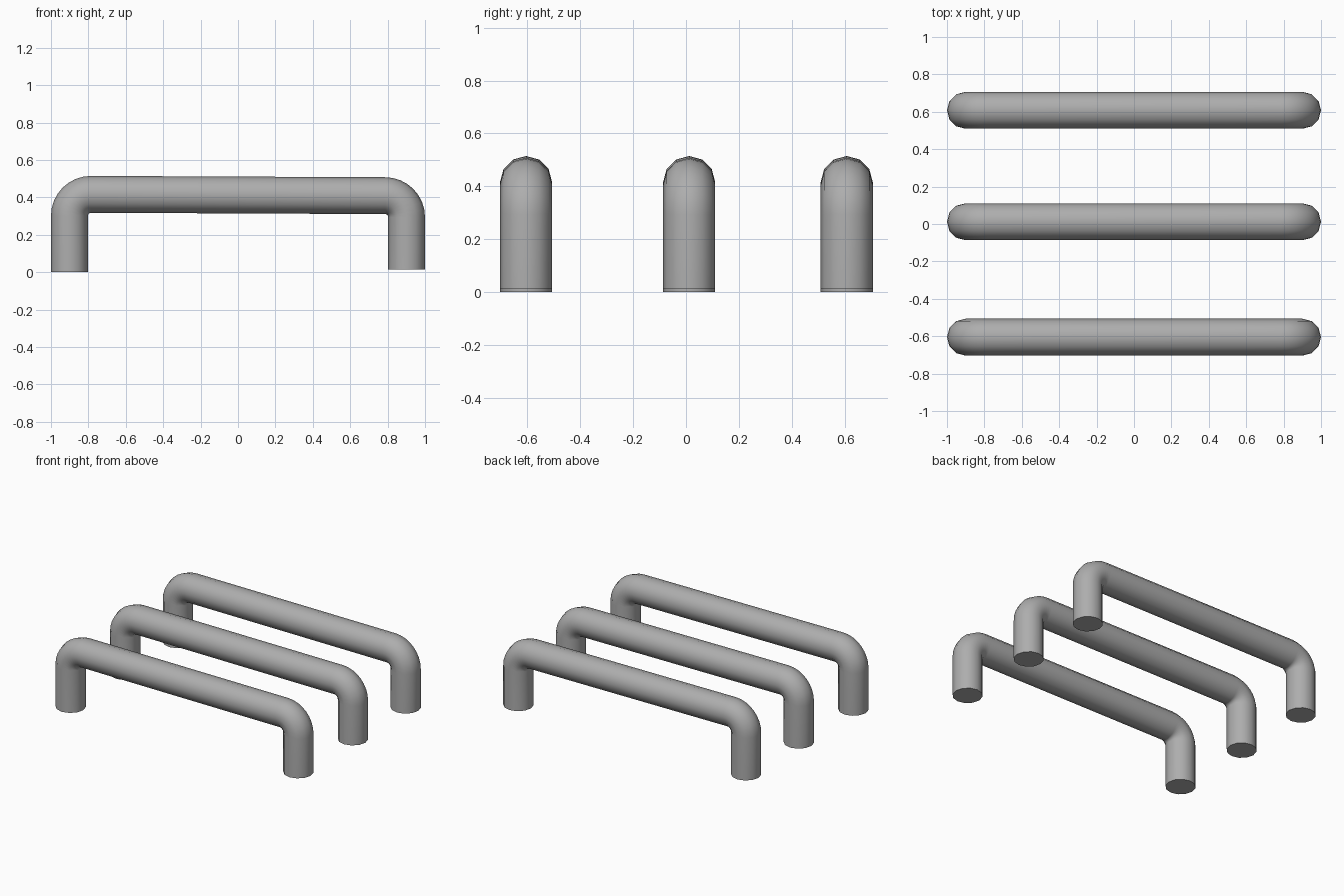
import bpy, bmesh
from math import sin, cos, pi, radians
from mathutils import Vector

if "Cube" in bpy.data.objects:
    bpy.data.objects.remove(bpy.data.objects["Cube"])

R, SIDES, BEND, STEPS = 0.0985, 12, 0.115, 8
LEG_X = 0.9015

# Dark grey metal
metal = bpy.data.materials.new("dark_grey_metal")
metal.diffuse_color = (0.42, 0.42, 0.42, 1)
metal.use_nodes = True
metal.node_tree.nodes["Principled BSDF"].inputs["Base Color"].default_value = metal.diffuse_color


def handle_path():
    # Centre line in the xz plane, with tube tangent angle at each point
    pts = [(-LEG_X, 0.0, pi / 2)]
    for i in range(STEPS + 1):
        a = pi / 2 * i / STEPS
        pts.append((-LEG_X + BEND * (1 - cos(a)), 0.416 - BEND * (1 - sin(a)), pi / 2 - a))
    for i in range(STEPS + 1):
        a = pi / 2 * i / STEPS
        pts.append((LEG_X - BEND * (1 - sin(a)), 0.409 - BEND * (1 - cos(a)), -a))
    pts.append((LEG_X, 0.014, -pi / 2))
    return pts


def make_handle(name, y):
    bm = bmesh.new()
    rings = []
    for x, z, t in handle_path():
        normal = Vector((-sin(t), 0, cos(t)))
        rings.append([bm.verts.new(Vector((x, y, z)) + R * (
            cos(2 * pi * k / SIDES) * normal + sin(2 * pi * k / SIDES) * Vector((0, 1, 0))))
            for k in range(SIDES)])
    # Tube skin
    for a, b in zip(rings, rings[1:]):
        for k in range(SIDES):
            n = (k + 1) % SIDES
            bm.faces.new((a[k], a[n], b[n], b[k]))
    # Flat feet
    bm.faces.new(rings[0])
    bm.faces.new(rings[-1])
    bmesh.ops.recalc_face_normals(bm, faces=bm.faces[:])
    mesh = bpy.data.meshes.new(name)
    bm.to_mesh(mesh)
    bm.free()
    mesh.materials.append(metal)
    obj = bpy.data.objects.new(name, mesh)
    bpy.context.collection.objects.link(obj)
    bpy.ops.object.select_all(action='DESELECT')
    obj.select_set(True)
    bpy.context.view_layer.objects.active = obj
    bpy.ops.object.shade_smooth_by_angle(angle=radians(50))


# Three parallel bar handles
for name, y in (("front_handle", -0.605), ("middle_handle", 0.012), ("back_handle", 0.608)):
    make_handle(name, y)
